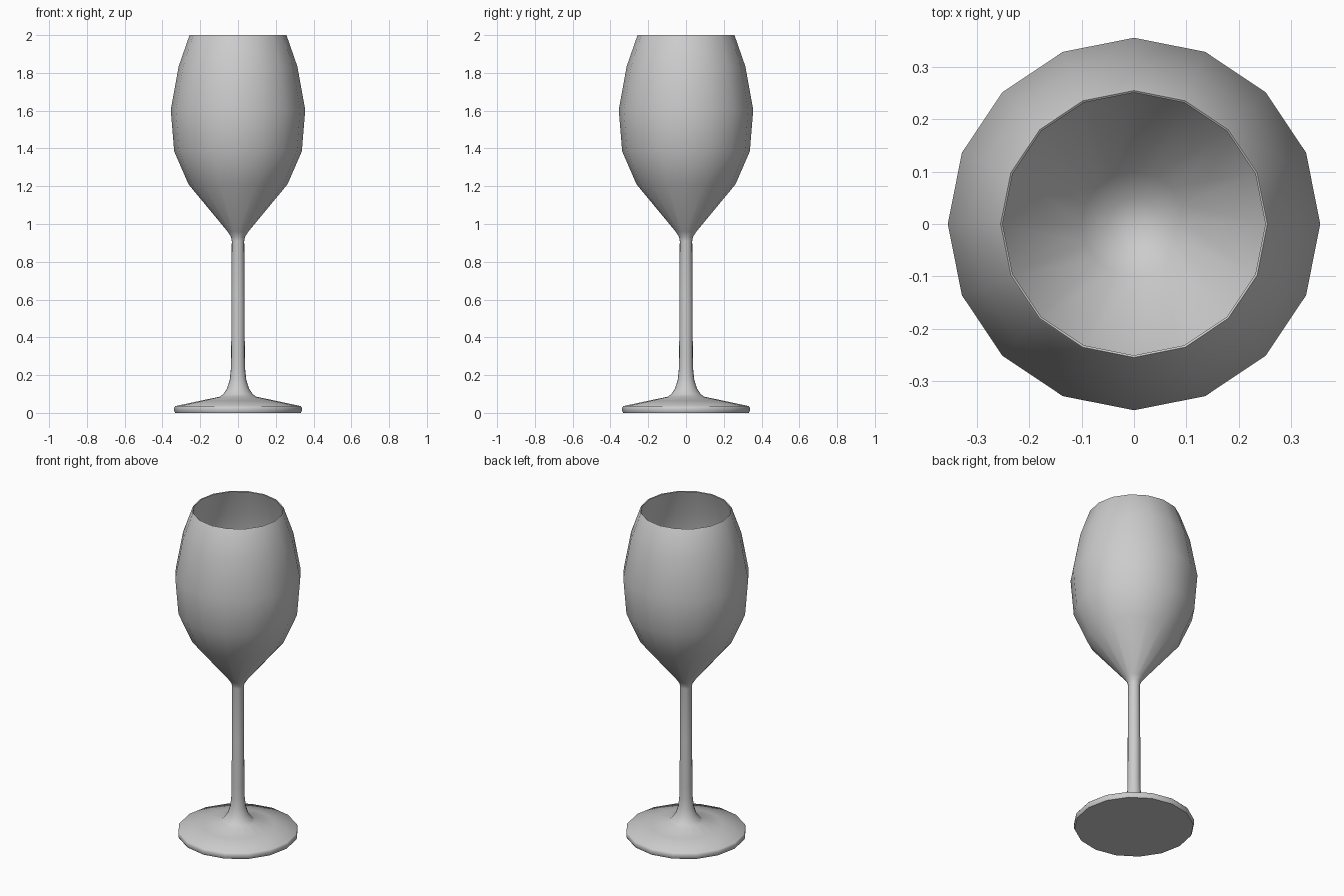
import bpy, bmesh, math

if "Cube" in bpy.data.objects:
    bpy.data.objects.remove(bpy.data.objects["Cube"])

SIDES = 16

# radius, height: foot, stem, outer bowl, rim, inner bowl
profile = [
    (0.0, 0.0), (0.333, 0.0), (0.338, 0.01), (0.338, 0.028), (0.332, 0.036),
    (0.2, 0.064), (0.095, 0.086), (0.078, 0.1), (0.058, 0.13), (0.044, 0.175),
    (0.038, 0.23), (0.036, 0.3), (0.035, 0.6), (0.033, 0.91),
    (0.037, 0.933), (0.055, 0.96), (0.262, 1.21), (0.338, 1.385),
    (0.356, 1.605), (0.314, 1.835), (0.258, 1.996),
    (0.255, 2.0), (0.251, 1.997),
    (0.306, 1.833), (0.347, 1.605), (0.329, 1.388), (0.254, 1.217),
    (0.1, 1.032), (0.05, 0.99), (0.0, 0.98),
]


def lathe(name, points):
    bm = bmesh.new()
    rings = []
    for r, z in points:
        if r == 0:
            rings.append([bm.verts.new((0, 0, z))] * SIDES)
        else:
            rings.append([bm.verts.new((r * math.cos(math.tau * i / SIDES),
                                        r * math.sin(math.tau * i / SIDES), z))
                          for i in range(SIDES)])
    for a, b in zip(rings, rings[1:]):
        for i in range(SIDES):
            j = (i + 1) % SIDES
            bm.faces.new(list(dict.fromkeys((a[i], a[j], b[j], b[i]))))
    bmesh.ops.recalc_face_normals(bm, faces=bm.faces)
    mesh = bpy.data.meshes.new(name)
    bm.to_mesh(mesh)
    bm.free()
    obj = bpy.data.objects.new(name, mesh)
    bpy.context.collection.objects.link(obj)
    return obj


# One-piece turned glass with smooth shading
glass = lathe("wine_glass", profile)
bpy.context.view_layer.objects.active = glass
glass.select_set(True)
bpy.ops.object.shade_smooth_by_angle(angle=math.radians(60))
